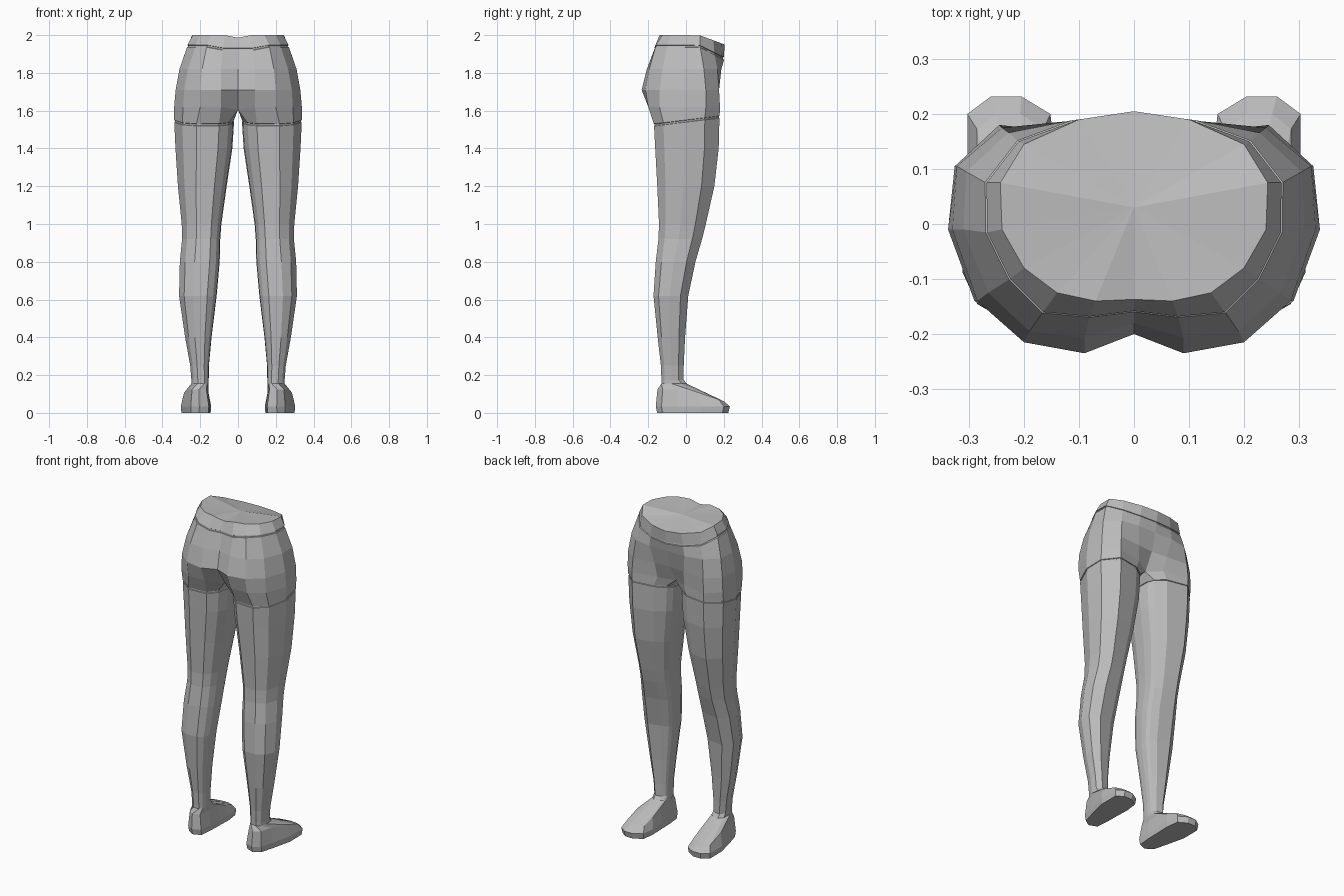
import bpy, bmesh
from mathutils import Vector

if "Cube" in bpy.data.objects:
    bpy.data.objects.remove(bpy.data.objects["Cube"])

grey = bpy.data.materials.new("plain grey")
grey.diffuse_color = (0.5, 0.5, 0.5, 1)
grey.use_nodes = True
grey.node_tree.nodes["Principled BSDF"].inputs["Base Color"].default_value = grey.diffuse_color


def ring(bm, pts):
    return [bm.verts.new(p) for p in pts]


def bridge(bm, a, b, closed):
    n = min(len(a), len(b))
    for i in range(n if closed else n - 1):
        j = (i + 1) % n
        bm.faces.new((a[i], a[j], b[j], b[i]))


def loft(bm, sections, closed=True):
    rows = [ring(bm, s) for s in sections]
    for a, b in zip(rows, rows[1:]):
        bridge(bm, a, b, closed)
    return rows


def lift(outline, height):
    """Give a flat outline a height: number or function of x, y."""
    return [(x, y, height(x, y) if callable(height) else height) for x, y in outline]


def shrink(pts, centre, k, dz):
    cx, cy = centre
    return [(cx + (x - cx) * k, cy + (y - cy) * k, z + dz) for x, y, z in pts]


def finish(bm, name):
    bmesh.ops.recalc_face_normals(bm, faces=bm.faces)
    me = bpy.data.meshes.new(name)
    bm.to_mesh(me)
    bm.free()
    me.materials.append(grey)
    ob = bpy.data.objects.new(name, me)
    bpy.context.collection.objects.link(ob)
    mod = ob.modifiers.new("mirror", 'MIRROR')
    mod.use_clip = True
    mod.merge_threshold = 0.0005
    return ob


# Half outlines of the pelvis, belly (+y) round the hip to the seat (-y)
top = [(0, .205), (.1, .19), (.2, .145), (.243, .075), (.24, -.01),
       (.2, -.08), (.14, -.125), (.07, -.14), (0, -.137)]
waist = [(0, .2), (.11, .187), (.21, .15), (.268, .075), (.267, -.015),
         (.225, -.1), (.165, -.16), (.08, -.168), (0, -.158)]
hip = [(0, .185), (.12, .187), (.228, .166), (.305, .095), (.31, -.01),
       (.265, -.125), (.19, -.195), (.09, -.207), (0, -.18)]
seat = [(0, .155), (.1, .165), (.24, .175), (.322, .105), (.33, -.01),
        (.285, -.14), (.2, -.215), (.09, -.235), (0, -.2)]
# Full outlines: outer points plus three inner ones at the crotch
groin = [(0, .1), (.09, .15), (.245, .18), (.326, .105), (.338, -.01),
         (.29, -.14), (.2, -.2), (.09, -.2), (0, -.13), (0, -.06), (0, .02), (0, .07)]
thigh = [(.05, .115), (.11, .155), (.245, .178), (.326, .1), (.338, -.01),
         (.295, -.12), (.22, -.17), (.1, -.165), (.05, -.12), (.025, -.06), (.02, .02), (.03, .08)]


def rim_z(x, y):
    return 2.0 - max(0, y - .07) * .37 - (.014 if y < 0 and x < .05 else 0)


def band_z(x, y):
    return 1.948 - max(0, y - .07) * .5 - (.016 if y < 0 and x < .1 else 0)


def groin_z(x, y):
    return 1.605 if x < .01 else 1.62


def seam_z(x, y):
    return 1.545 + .12 * y


thigh_c = (.18, 0)
seam = lift(thigh, seam_z)
band = lift(waist, band_z)

# Pelvis: waistband, groove, hips, then crotch closing round each thigh
bm = bmesh.new()
rows = loft(bm, [lift(top, rim_z), band, shrink(band, (0, 0), .98, -.002),
                 shrink(band, (0, 0), .985, -.01), shrink(band, (0, 0), 1.01, -.012),
                 lift(hip, 1.82), lift(seat, 1.71)], closed=False)
g = ring(bm, lift(groin, groin_z))
bridge(bm, rows[-1], g, False)
lower = ring(bm, shrink(seam, thigh_c, 1, .006))
bridge(bm, g, lower, True)
inner = ring(bm, shrink(seam, thigh_c, .975, .004))
bridge(bm, lower, inner, True)
centre = bm.verts.new((0, .03, 1.985))
for a, b in zip(rows[0], rows[0][1:]):
    bm.faces.new((centre, a, b))
finish(bm, "pelvis")


# Legs: the thigh outline fitted to a box at each height
def fit(z, x0, x1, y0, y1):
    return [(x0 + (x - .02) / .318 * (x1 - x0), y0 + (y + .17) / .348 * (y1 - y0), z)
            for x, y in thigh]


ankle = fit(.175, .155, .247, -.13, -.012)
leg = [shrink(seam, thigh_c, .975, .004), shrink(seam, thigh_c, .975, -.004),
       shrink(seam, thigh_c, .995, -.006),
       fit(1.4, .03, .331, -.163, .173), fit(1.2, .06, .318, -.152, .15),
       fit(1.0, .088, .298, -.143, .105), fit(.92, .094, .296, -.146, .085),
       fit(.8, .097, .308, -.16, .05), fit(.62, .113, .312, -.172, .012),
       fit(.4, .14, .28, -.15, -.005), fit(.25, .154, .253, -.133, -.012), ankle]
bm = bmesh.new()
loft(bm, leg)
finish(bm, "leg")

# Feet: sole outline, rounded sides and a sloping instep up to the ankle
sole = [(.152, .2), (.205, .232), (.26, .232), (.303, .2), (.303, .08), (.272, -.05),
        (.25, -.13), (.205, -.16), (.155, -.14), (.147, -.06), (.145, .03), (.142, .12)]
side = lift(sole, .035)
upper = [(.215 + (x - .215) * .8, -.03 + (y + .03) * (.88 if y > 0 else .93),
          .125 - .3 * max(0, y - .02)) for x, y in sole]
instep = [(x, y + (.015 if y > -.06 else 0), .155) for x, y, z in ankle]
bm = bmesh.new()
rows = loft(bm, [ankle, instep, upper, side, shrink(side, (.215, .03), .96, -.035)])
bm.faces.new(rows[-1])
finish(bm, "foot")
